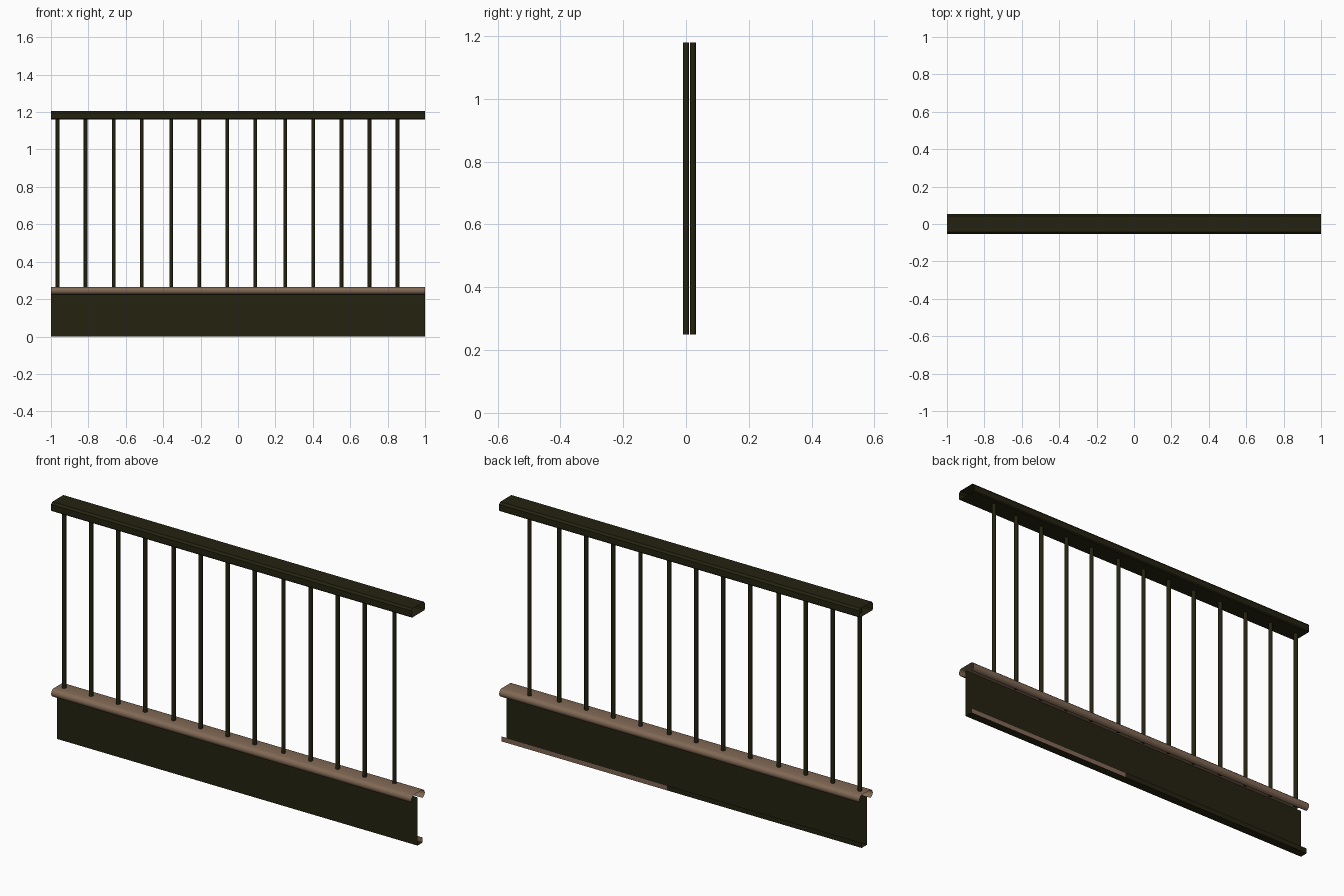
import bpy, bmesh, math

cube = bpy.data.objects.get("Cube")
if cube:
    bpy.data.objects.remove(cube, do_unlink=True)


def make_material(name, color):
    mat = bpy.data.materials.new(name)
    mat.use_nodes = True
    mat.diffuse_color = color
    mat.node_tree.nodes["Principled BSDF"].inputs["Base Color"].default_value = color
    return mat


dark = make_material("dark olive metal", (0.018, 0.016, 0.005, 1))
brown = make_material("brown wood", (0.22, 0.14, 0.09, 1))


def finish(name, bm, mats):
    mesh = bpy.data.meshes.new(name)
    bm.to_mesh(mesh)
    bm.free()
    for mat in mats:
        mesh.materials.append(mat)
    obj = bpy.data.objects.new(name, mesh)
    bpy.context.collection.objects.link(obj)
    bpy.ops.object.select_all(action="DESELECT")
    obj.select_set(True)
    bpy.context.view_layer.objects.active = obj
    bpy.ops.object.shade_smooth_by_angle(angle=math.radians(40))
    return obj


def extrude_profile(name, profile, mats, closed=False, stations=(-1, 1), rule=None):
    """Sweep a (y, z) profile along x as an open-ended sheet."""
    bm = bmesh.new()
    rows = [[bm.verts.new((x, y, z)) for y, z in profile] for x in stations]
    count = len(profile)
    for a, b in zip(rows, rows[1:]):
        for i in range(count if closed else count - 1):
            j = (i + 1) % count
            face = bm.faces.new((a[i], b[i], b[j], a[j]))
            if rule:
                face.material_index = rule(face.calc_center_median())
    return finish(name, bm, mats)


def mirror_profile(half):
    return half + [(-y, z) for y, z in reversed(half)]


# Handrail: hollow tube with softened upper edges
extrude_profile("handrail", mirror_profile(
    [(-0.048, 1.16), (-0.053, 1.165), (-0.053, 1.195), (-0.044, 1.205)]),
    [dark], closed=True)

# Bottom rail: bullnosed shell, open underneath
nose = [(-0.033 - 0.02 * math.sin(t), 0.245 - 0.02 * math.cos(t))
        for t in (math.pi * i / 6 for i in range(7))]
extrude_profile("bottom_rail", mirror_profile(nose), [brown])

# Fascia: thin sheet turned back into a small lip at its foot
extrude_profile("fascia_panel", [(-0.005, 0.242), (-0.005, 0), (0.036, 0), (0.036, 0.025)],
                [dark, brown], stations=(-1, 0.08, 1),
                rule=lambda c: int(c.x > 0.08 and c.y > 0.03))

# Balusters: even runs with slightly wider gaps between them
runs = [(-0.965, 4), (-0.357, 4), (0.253, 5)]
positions = [start + 0.15 * i for start, count in runs for i in range(count)]
bottom, top = 0.25, 1.18
for n, x in enumerate(positions, 1):
    bm = bmesh.new()
    bmesh.ops.create_cone(bm, cap_ends=True, segments=12, radius1=0.0098,
                          radius2=0.0098, depth=top - bottom)
    post = finish(f"baluster_{n}", bm, [dark])
    # The last post stands a little behind the others
    y = 0.022 if n == len(positions) else 0
    post.location = (x, y, (bottom + top) / 2)
